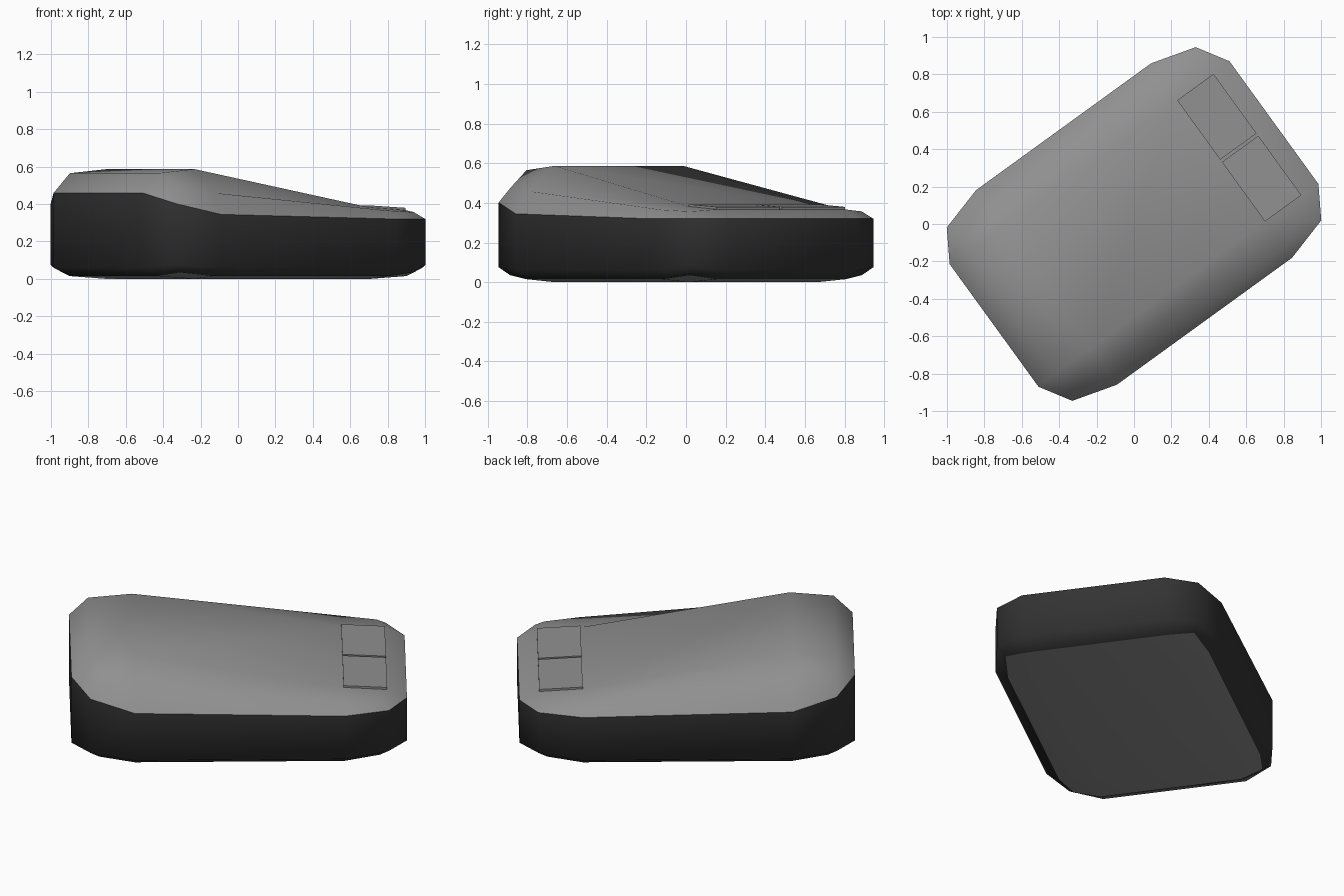
import bpy, bmesh, math

if "Cube" in bpy.data.objects:
    bpy.data.objects.remove(bpy.data.objects["Cube"])

ANGLE = math.radians(35.93)   # the whole device is turned on the ground
OUTER = ((0.578, 0.642), (0.822, 0.572), (0.924, 0.405))   # quarter: side, corner, end
INNER = ((0.578, 0.570), (0.773, 0.535), (0.820, 0.400))
CAP = (0.578, 0.400)


def material(name, value):
    mat = bpy.data.materials.new(name)
    mat.diffuse_color = (value, value, value, 1)
    mat.use_nodes = True
    mat.node_tree.nodes["Principled BSDF"].inputs["Base Color"].default_value = mat.diffuse_color
    return mat


SHELL = material("grey_shell", 0.28)
RIM = material("dark_rim", 0.033)


def finish(name, bm, mats):
    bmesh.ops.recalc_face_normals(bm, faces=bm.faces)
    mesh = bpy.data.meshes.new(name)
    bm.to_mesh(mesh)
    bm.free()
    obj = bpy.data.objects.new(name, mesh)
    bpy.context.collection.objects.link(obj)
    obj.rotation_euler.z = ANGLE
    for m in mats:
        mesh.materials.append(m)
    return obj


def ring(bm, quarter, z_front, z_back):
    """Twelve points mirrored from a quarter, three per corner, going round."""
    out = []
    for su, sv in ((1, 1), (1, -1), (-1, -1), (-1, 1)):
        z = z_front if su > 0 else z_back
        pts = [bm.verts.new((su * u, sv * v, h)) for (u, v), h in zip(quarter, z)]
        out += pts if su * sv > 0 else pts[::-1]
    return out


def bridge(bm, a, b, mat):
    for i in range(len(a)):
        j = (i + 1) % len(a)
        bm.faces.new((a[i], a[j], b[j], b[i])).material_index = mat


def close(bm, r, z_front, z_back):
    """Flat cap with bevel strips and four corner quads."""
    c = [bm.verts.new((su * CAP[0], sv * CAP[1], z_front if su > 0 else z_back))
         for su, sv in ((1, 1), (1, -1), (-1, -1), (-1, 1))]
    bm.faces.new(c)
    for k in range(4):
        n = (k + 1) % 4
        bm.faces.new((c[k], r[3 * k], r[3 * k + 1], r[3 * k + 2]))
        bm.faces.new((c[k], r[3 * k + 2], r[3 * n], c[n]))


# Body: wedge with rounded corners, high at the palm end, dark around the walls
bm = bmesh.new()
top_in = ring(bm, INNER, (0.365, 0.357, 0.367), (0.46, 0.475, 0.565))
top_out = ring(bm, OUTER, (0.32, 0.32, 0.32), (0.345, 0.402, 0.46))
low_out = ring(bm, OUTER, (0.06, 0.075, 0.06), (0.06, 0.075, 0.06))
low_in = ring(bm, INNER, (0.015, 0.035, 0.015), (0.015, 0.035, 0.015))
bridge(bm, top_in, top_out, 0)
bridge(bm, top_out, low_out, 1)
bridge(bm, low_out, low_in, 1)
close(bm, top_in, 0.382, 0.587)
close(bm, low_in, 0.0, 0.0)

# Smooth everywhere except at the colour borders and the palm end crease
for f in bm.faces:
    f.smooth = True
for e in bm.edges:
    a, b = e.link_faces
    border = a.material_index != b.material_index
    crease = all(v in top_in and v.co.x < -0.8 for v in e.verts)
    e.smooth = not (border or crease)
body = finish("body", bm, (SHELL, RIM))

# Buttons: two thin plates at the low end
for name, side in (("left_button", 1), ("right_button", -1)):
    bm = bmesh.new()
    bmesh.ops.create_cube(bm, size=1)
    for v in bm.verts:
        front = v.co.x > 0
        v.co.z = (0.380 if front else 0.393) - (0.03 if v.co.z < 0 else 0)
        v.co.x = 0.815 if front else 0.575
        v.co.y = side * (0.4 if v.co.y > 0 else 0.008)
    finish(name, bm, (SHELL,))
